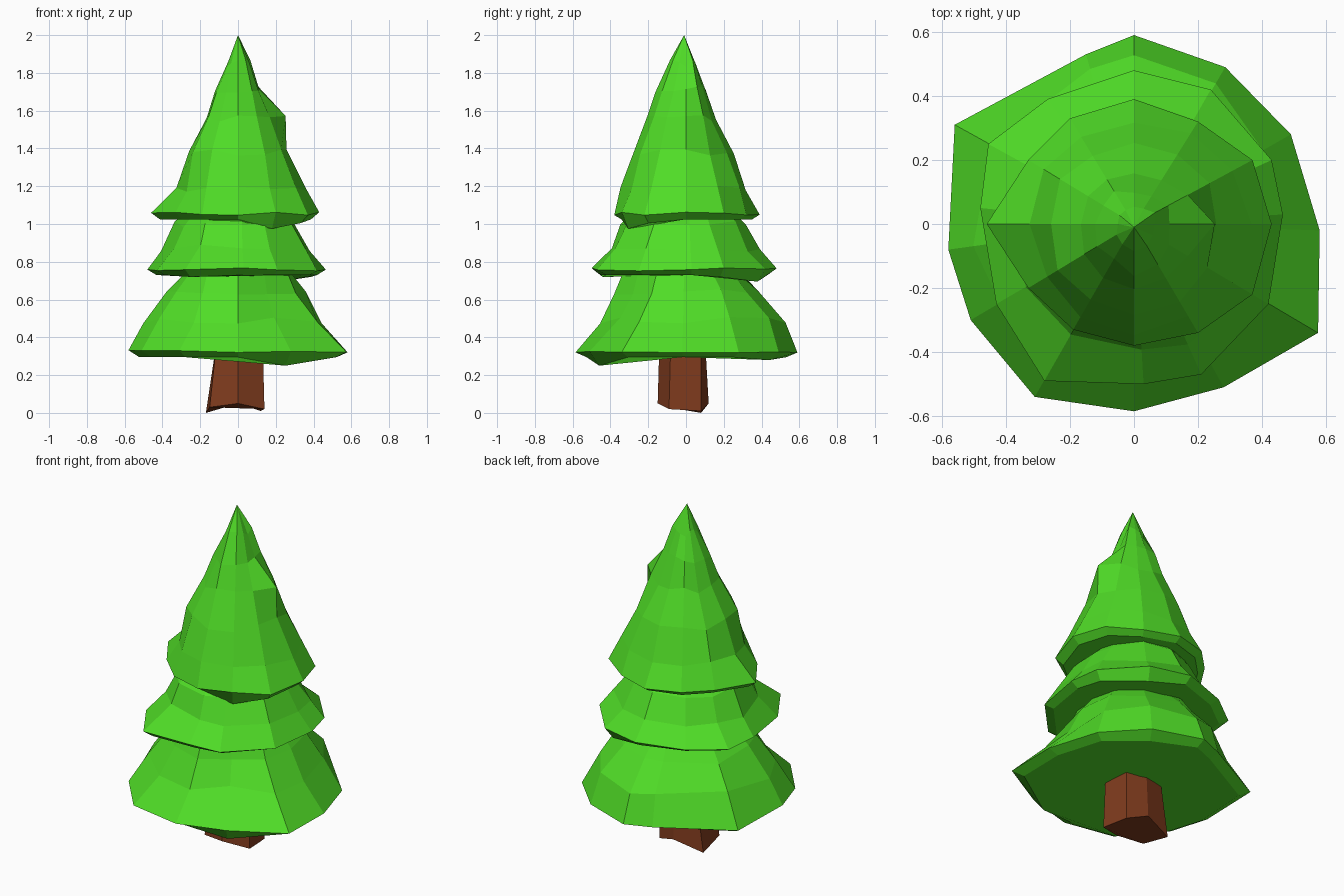
import bpy, bmesh, math, random

random.seed(4)


def material(name, color):
    m = bpy.data.materials.new(name)
    m.diffuse_color = (*color, 1)
    return m


def loft(name, rings, mat):
    """Skin a stack of equal-length rings; a single-point last ring makes a tip."""
    bm = bmesh.new()
    rows = [[bm.verts.new(p) for p in r] for r in rings]
    n = len(rows[0])
    bm.faces.new(rows[0][::-1])
    for a, b in zip(rows, rows[1:]):
        for i in range(n):
            j = (i + 1) % n
            if len(b) == 1:
                bm.faces.new((a[i], a[j], b[0]))
            else:
                bm.faces.new((a[i], a[j], b[j], b[i]))
    if len(rows[-1]) > 1:
        bm.faces.new(rows[-1])
    bmesh.ops.recalc_face_normals(bm, faces=bm.faces)
    me = bpy.data.meshes.new(name)
    bm.to_mesh(me)
    bm.free()
    me.materials.append(mat)
    ob = bpy.data.objects.new(name, me)
    bpy.context.collection.objects.link(ob)
    return ob


def tier(name, rim, z, drop, dips, levels, bumps, mat, tip=None):
    """Foliage tier: sloped underside, rim, then levels (z, east, north, west, south)."""
    under = [(x * 0.9, y * 0.9, z - dips.get(i, drop)) for i, (x, y) in enumerate(rim)]
    edge = [(x, y, z + random.uniform(-0.008, 0.008)) for x, y in rim]
    rings = [under, edge]
    for k, (h, *radii) in enumerate(levels):
        ring = []
        for i, (x, y) in enumerate(rim):
            a = math.atan2(y, x) % math.tau
            t = a / (math.pi / 2)
            q = int(t) % 4
            r = radii[q] + (radii[(q + 1) % 4] - radii[q]) * (t % 1)
            r *= bumps.get((k, i), random.uniform(0.95, 1.03))
            ring.append((r * math.cos(a), r * math.sin(a), h + random.uniform(-0.02, 0.02)))
        rings.append(ring)
    if tip:
        rings.append([tip])
    return loft(name, rings, mat)


green = material("foliage_green", (0.08, 0.72, 0.02))
brown = material("bark_brown", (0.22, 0.045, 0.013))

# Trunk: six-sided, flared and uneven at the foot
foot = [(0.14, -0.09, 0.02), (0.12, 0.08, 0.01), (0, 0.12, 0.05),
        (-0.17, 0.08, 0.0), (-0.15, -0.1, 0.03), (0, -0.15, 0.05)]
head = [(0.13, -0.08, 0.4), (0.12, 0.08, 0.4), (0, 0.1, 0.4),
        (-0.11, 0.08, 0.4), (-0.11, -0.09, 0.4), (0, -0.14, 0.4)]
loft("trunk", [foot, head], brown)

# Lower foliage
tier("lower_foliage",
     [(0.58, -0.02), (0.49, 0.28), (0.285, 0.49), (0, 0.59), (-0.15, 0.53), (-0.56, 0.31),
      (-0.58, -0.08), (-0.51, -0.3), (-0.31, -0.54), (0, -0.585), (0.28, -0.51), (0.575, -0.34)],
     0.325, 0.03, {10: 0.075, 2: 0.045},
     [(0.49, 0.46, 0.52, 0.5, 0.46), (0.64, 0.35, 0.39, 0.4, 0.37), (0.75, 0.27, 0.29, 0.28, 0.32)],
     {(0, 10): 0.86, (1, 10): 0.88, (0, 11): 1.06}, green)

# Middle foliage
tier("middle_foliage",
     [(0.465, 0.03), (0.43, 0.2), (0.24, 0.42), (0, 0.48), (-0.27, 0.39), (-0.455, 0.25),
      (-0.48, 0.05), (-0.43, -0.25), (-0.28, -0.49), (0.03, -0.5), (0.21, -0.47), (0.42, -0.25)],
     0.76, 0.03, {2: 0.065, 1: 0.04, 8: 0.04},
     [(0.87, 0.4, 0.38, 0.41, 0.41), (1.0, 0.31, 0.31, 0.35, 0.34), (1.06, 0.25, 0.25, 0.26, 0.27)],
     {}, green)

# Upper foliage with a side bump, rising to the tip
tier("upper_foliage",
     [(0.43, 0.0), (0.37, 0.2), (0.2, 0.32), (0, 0.39), (-0.2, 0.33), (-0.33, 0.2),
      (-0.46, 0.0), (-0.33, -0.2), (-0.19, -0.33), (0, -0.38), (0.2, -0.34), (0.37, -0.22)],
     1.055, 0.03, {10: 0.08, 11: 0.05},
     [(1.19, 0.36, 0.31, 0.33, 0.34), (1.38, 0.27, 0.25, 0.27, 0.28),
      (1.56, 0.18, 0.16, 0.17, 0.21), (1.71, 0.11, 0.1, 0.12, 0.16),
      (1.85, 0.065, 0.055, 0.05, 0.085)],
     {(2, 0): 1.4, (2, 1): 1.1, (3, 1): 1.15, (3, 4): 1.12, (3, 8): 0.85, (4, 1): 1.2},
     green, tip=(0, -0.01, 2.0))
